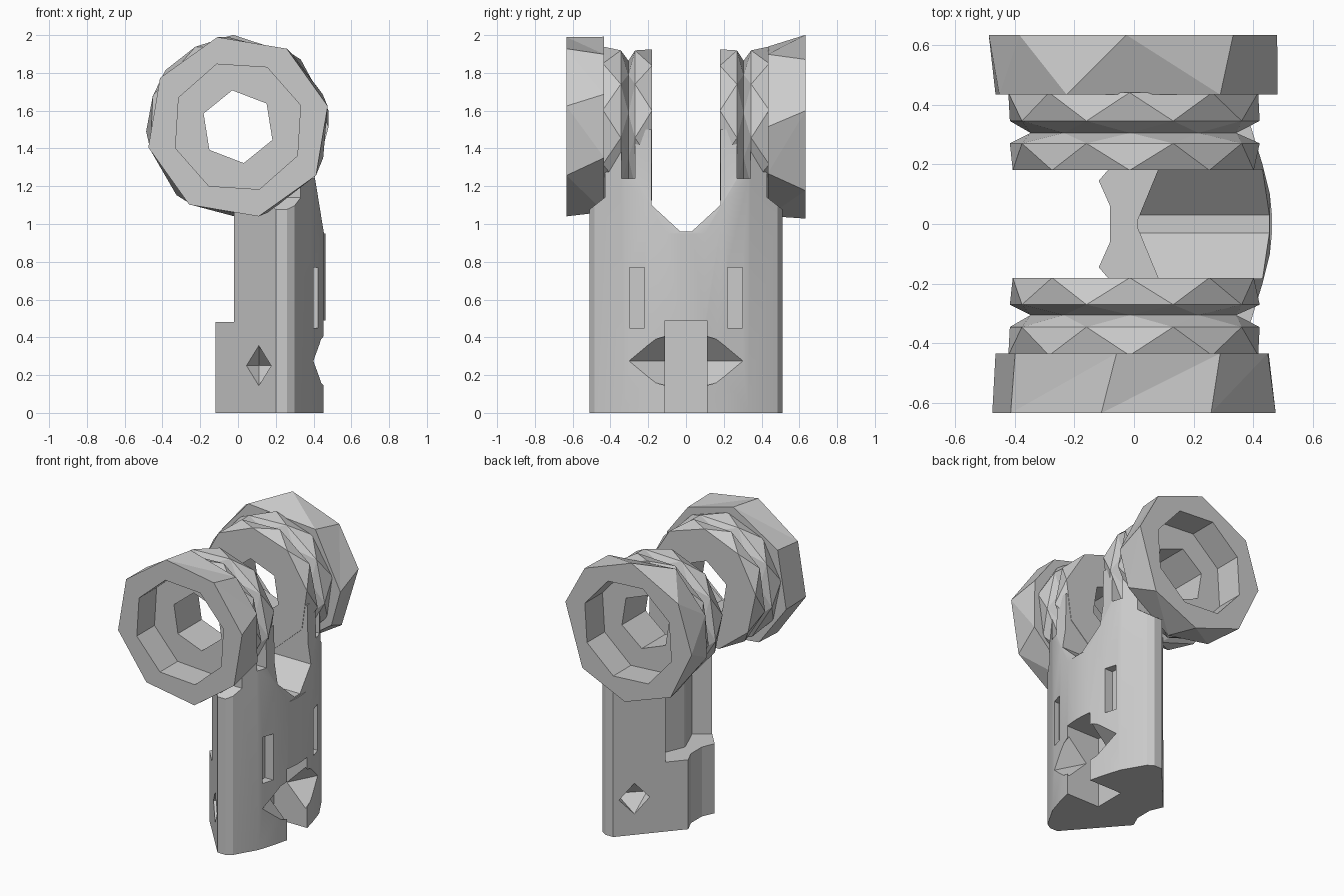
import bpy, bmesh
from math import sin, cos, radians
from mathutils import Vector

if "Cube" in bpy.data.objects:
    bpy.data.objects.remove(bpy.data.objects["Cube"])

grey = bpy.data.materials.new("plain grey")
grey.use_nodes = True
grey.diffuse_color = (0.6, 0.6, 0.6, 1)
grey.node_tree.nodes["Principled BSDF"].inputs["Base Color"].default_value = (0.6, 0.6, 0.6, 1)


def finish(name, bm):
    bmesh.ops.recalc_face_normals(bm, faces=bm.faces)
    mesh = bpy.data.meshes.new(name)
    bm.to_mesh(mesh)
    bm.free()
    mesh.materials.append(grey)
    obj = bpy.data.objects.new(name, mesh)
    bpy.context.collection.objects.link(obj)
    return obj


def loft(name, loops, triangles=True):
    """Closed solid through equal-length loops of points."""
    bm = bmesh.new()
    rows = [[bm.verts.new(p) for p in loop] for loop in loops]
    n = len(rows[0])
    for a, b in zip(rows, rows[1:]):
        for i in range(n):
            j = (i + 1) % n
            if triangles:
                bm.faces.new((a[i], a[j], b[i]))
                bm.faces.new((a[j], b[j], b[i]))
            else:
                bm.faces.new((a[i], a[j], b[j], b[i]))
    bm.faces.new(rows[0])
    bm.faces.new(rows[-1])
    return finish(name, bm)


def prism(name, points, axis, low, high):
    place = {"x": lambda u, v, d: (d, u, v),
             "y": lambda u, v, d: (u, d, v),
             "z": lambda u, v, d: (u, v, d)}[axis]
    return loft(name, [[place(u, v, d) for u, v in points] for d in (low, high)], False)


def box(name, x, y, z):
    return prism(name, [(x[0], y[0]), (x[1], y[0]), (x[1], y[1]), (x[0], y[1])], "z", *z)


def octahedron(name, centre, radii):
    bm = bmesh.new()
    for k in range(3):
        for s in (-1, 1):
            p = Vector(centre)
            p[k] += s * radii[k]
            bm.verts.new(p)
    bmesh.ops.convex_hull(bm, input=bm.verts)
    return finish(name, bm)


def cut(obj, cutter):
    cutter.hide_render = True
    mod = obj.modifiers.new("cut", "BOOLEAN")
    mod.operation, mod.solver, mod.object = "DIFFERENCE", "EXACT", cutter
    bpy.ops.object.select_all(action="DESELECT")
    bpy.context.view_layer.objects.active = obj
    obj.select_set(True)
    bpy.ops.object.modifier_apply(modifier=mod.name)
    bpy.data.objects.remove(cutter)


AXIS_Z = 1.515


def circle(angles, radius, y):
    return [(radius * cos(radians(a)), y, AXIS_Z + radius * sin(radians(a))) for a in angles]


def regular(n, phase=0):
    return [360 * (i + phase) / n for i in range(n)]


def hole(y_low, y_high):
    return loft("hole_cutter", [circle(regular(6, .65), .195, y) for y in (y_low, y_high)], False)


def mirrored(half):
    return half + [(x, -y) for x, y in reversed(half)]


# Body: slab with chamfered -x corners, a shallow tab and a rounded +x side
body = prism("body", mirrored([
    (-.08, .06), (-.118, .145), (.2, .51), (.26, .51), (.3, .485),
    (.39, .33), (.43, .2), (.455, .1), (.462, .03)]), "z", 0, 1.5)

# Fork notch between the two arms
cut(body, prism("fork_cutter", [(-.03, .96), (.03, .96), (.182, 1.1), (.182, 1.7),
                                (-.182, 1.7), (-.182, 1.1)], "x", -1, 1))
# Recess above the tab
cut(body, prism("recess_cutter", mirrored([(.01, .01), (.08, .18), (-.02, .255), (-.3, .3)]),
                "z", .48, 1.7))
# Taper at the top of the arms
cut(body, prism("taper_cutter", [(.4, 1.6), (.408, 1.24), (.455, .95), (.7, .95), (.7, 1.6)],
                "y", -1, 1))
# Slot and tapered cross hole at the foot
cut(body, box("slot_cutter", (.2, .7), (-.11, .11), (-.1, .49)))
cut(body, octahedron("cross_cutter", (.44, 0, .275), (.2, .38, .2)))
# Axle hole through both arms
cut(body, hole(-.7, .7))
for s in (-1, 1):
    # Shoulders, neck grooves, windows and side dimples
    cut(body, prism("shoulder_cutter", [(s * y, z) for y, z in (
        (.43, 1.14), (.52, 1.07), (.9, 1.07), (.9, 1.7), (.43, 1.7))], "x", -1, 1))
    cut(body, box("groove_cutter", (-1, 1), sorted((s * .27, s * .342)), (1.24, 1.7)))
    cut(body, box("window_cutter", (.36, .7), sorted((s * .22, s * .3)), (.45, .77)))
    cut(body, octahedron("dimple_cutter", (.11, s * .407, .25), (.14, .14, .106)))

bpy.ops.object.select_all(action="DESELECT")
body.select_set(True)
bpy.context.view_layer.objects.active = body
bpy.ops.object.shade_smooth_by_angle(angle=radians(22))

# Faceted outer rings and grooved necks at both ends of the axis:
# corner angles on the inner and outer edge of each ring
rings = {
    "front": (-1, [97, 53, 21, -20, -70, -122, -165, -214],
              [103, 58, 13, -32, -77, -122, -167, -212]),
    "back": (1, [118, 53, 0, -31, -80, -120, -165, -200],
             [93, 47, 10, -44, -87, -132, -177, -218]),
}
neck_profile = [(.18, .41), (.27, .425), (.305, .35), (.345, .425), (.44, .425)]
for side, (s, inner, outer) in rings.items():
    ring = loft(side + "_ring", [circle(inner, .48, s * .433), circle(outer, .487, s * .633)])
    cut(ring, loft("bore_cutter", [circle(regular(8, .42), .35, s * y) for y in (.3, .8)], False))
    neck = loft(side + "_neck", [circle(regular(9, .3 + k / 2), r, s * y)
                                 for k, (y, r) in enumerate(neck_profile)])
    cut(neck, hole(-.7, .7))
